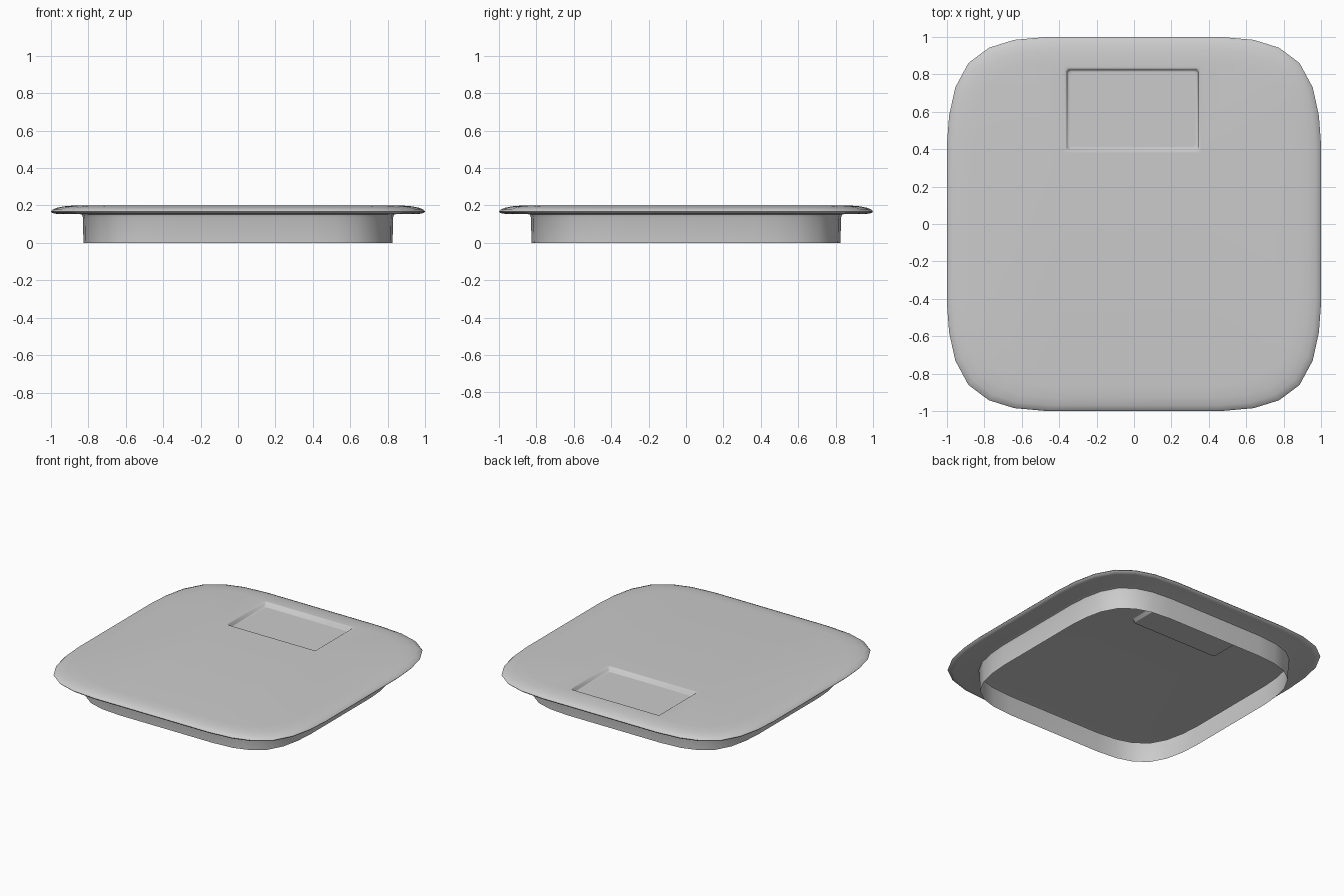
import bpy, bmesh

if "Cube" in bpy.data.objects:
    bpy.data.objects.remove(bpy.data.objects["Cube"])

# one quadrant of the rounded-square outline, from the right side to the back
QUAD = [(1, .42), (.988, .58), (.955, .73), (.885, .86), (.775, .942), (.64, .984), (.46, 1)]
outline = (QUAD + [(-x, y) for x, y in reversed(QUAD)]
           + [(-x, -y) for x, y in QUAD] + [(x, -y) for x, y in reversed(QUAD)])

grey = bpy.data.materials.new("light grey")
grey.diffuse_color = (0.6, 0.6, 0.6, 1)
grey.use_nodes = True
grey.node_tree.nodes["Principled BSDF"].inputs["Base Color"].default_value = grey.diffuse_color


def loop(bm, pts, z):
    return [bm.verts.new((x, y, z)) for x, y in pts]


def bridge(bm, a, b):
    n = len(a)
    for i in range(n):
        j = (i + 1) % n
        bm.faces.new((a[i], a[j], b[j], b[i]))


def edges(bm, vs):
    out = []
    for i, v in enumerate(vs):
        w = vs[(i + 1) % len(vs)]
        out.append(bm.edges.get((v, w)) or bm.edges.new((v, w)))
    return out


def rect(inset):
    # panel outline with small chamfered corners
    x0, x1, y0, y1, c = -.365 + inset, .35 - inset, .39 + inset, .832 - inset, .012
    return [(x1, y0 + c), (x1, y1 - c), (x1 - c, y1), (x0 + c, y1),
            (x0, y1 - c), (x0, y0 + c), (x0 + c, y0), (x1 - c, y0)]


bm = bmesh.new()
# thin shell profile: top edge, rounded rim, flange underside, skirt
PROFILE = [(.87, .2), (.93, .195), (.97, .187), (.992, .177), (1, .168), (.992, .159),
           (.97, .155), (.85, .155), (.834, .15), (.829, .135), (.826, 0)]
rings = [loop(bm, [(x * s, y * s) for x, y in outline], z) for s, z in PROFILE]
for a, b in zip(rings, rings[1:]):
    bridge(bm, a, b)

# pressed-in thumb panel
PANEL = [(-.01, .2), (0, .2), (.004, .197), (.010, .173), (.014, .17), (.024, .17)]
steps = [loop(bm, rect(i), z) for i, z in PANEL]
for a, b in zip(steps, steps[1:]):
    bridge(bm, a, b)
bm.faces.new(steps[-1])

# flat top between rim and panel
bmesh.ops.triangle_fill(bm, use_beauty=True, edges=edges(bm, rings[0]) + edges(bm, steps[0]))
bmesh.ops.recalc_face_normals(bm, faces=bm.faces)
# the open shell must face up on top
bm.faces.ensure_lookup_table()
if max(bm.faces, key=lambda f: f.calc_center_median().z).normal.z < 0:
    bmesh.ops.reverse_faces(bm, faces=bm.faces)

me = bpy.data.meshes.new("lid")
bm.to_mesh(me)
bm.free()
me.materials.append(grey)
lid = bpy.data.objects.new("lid", me)
bpy.context.collection.objects.link(lid)
bpy.context.view_layer.objects.active = lid
lid.select_set(True)
bpy.ops.object.shade_smooth_by_angle(angle=0.8)
